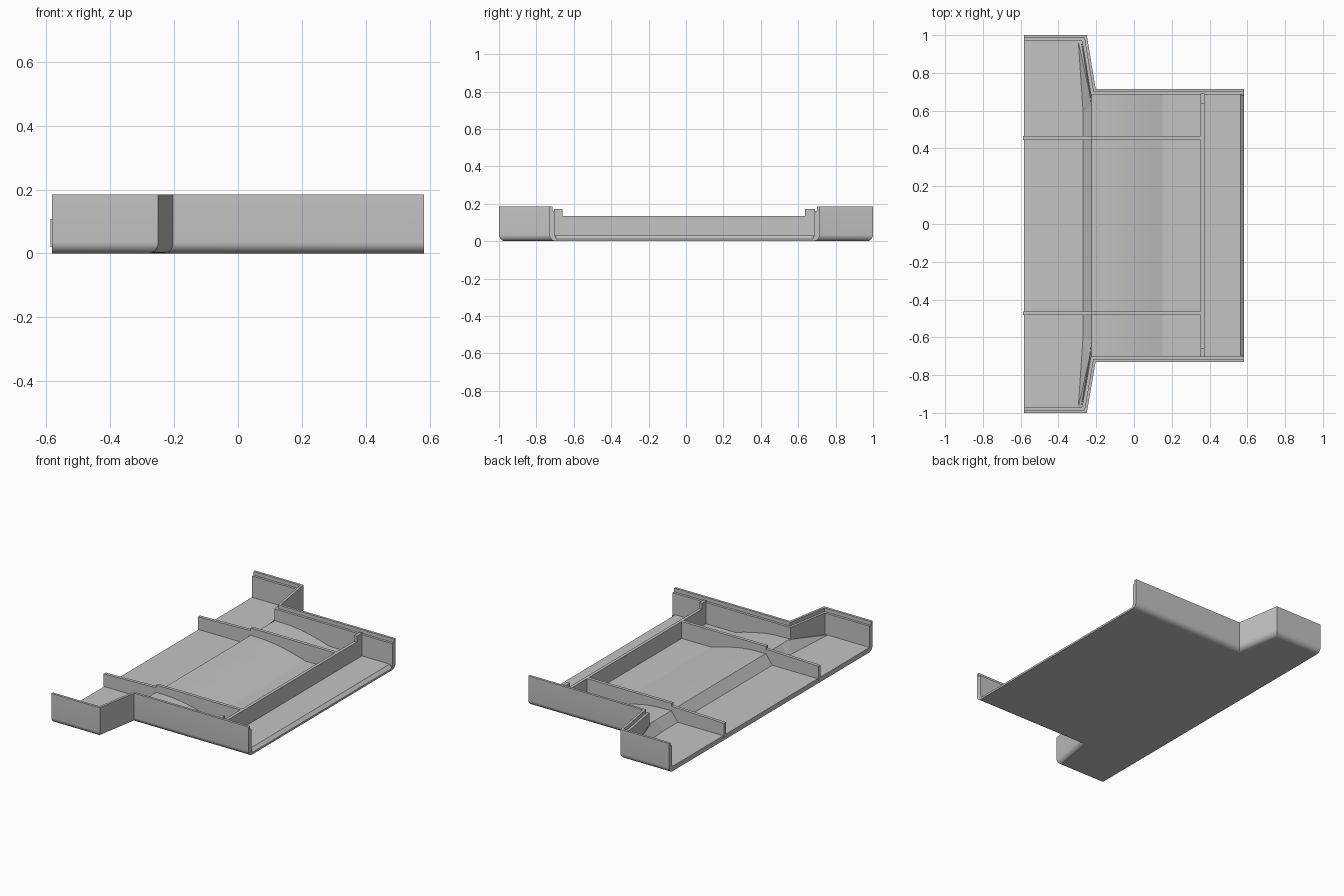
import bpy, bmesh
from math import sin, cos, pi, radians
from mathutils import Vector

cube = bpy.data.objects.get("Cube")
if cube:
    bpy.data.objects.remove(cube, do_unlink=True)

grey = bpy.data.materials.new("plain grey")
grey.use_nodes = True
grey.diffuse_color = (0.55, 0.55, 0.55, 1)
grey.node_tree.nodes["Principled BSDF"].inputs["Base Color"].default_value = grey.diffuse_color


def finish(name, bm, smooth=False):
    bmesh.ops.recalc_face_normals(bm, faces=bm.faces)
    mesh = bpy.data.meshes.new(name)
    bm.to_mesh(mesh)
    bm.free()
    mesh.materials.append(grey)
    obj = bpy.data.objects.new(name, mesh)
    bpy.context.collection.objects.link(obj)
    if smooth:
        bpy.ops.object.select_all(action='DESELECT')
        obj.select_set(True)
        bpy.context.view_layer.objects.active = obj
        bpy.ops.object.shade_smooth_by_angle(angle=radians(25))
    return obj


def loft(name, rings, smooth=False):
    """Skin matching closed rings and cap both ends."""
    bm = bmesh.new()
    loops = [[bm.verts.new(p) for p in ring] for ring in rings]
    for a, b in zip(loops, loops[1:]):
        for i in range(len(a)):
            j = (i + 1) % len(a)
            bm.faces.new((a[i], a[j], b[j], b[i]))
    bm.faces.new(loops[0])
    bm.faces.new(loops[-1])
    return finish(name, bm, smooth)


def extrude_y(name, profile, y0, y1, smooth=False):
    return loft(name, [[(x, y, z) for x, z in profile] for y in (y0, y1)], smooth)


def inset(path, d, side):
    """Offset an open path toward the middle with mitred corners."""
    pts = [Vector(p) for p in path]
    dirs = [(b - a).normalized() for a, b in zip(pts, pts[1:])]
    normals = [Vector((-t.y, t.x)) * side for t in dirs]
    out = []
    for i, p in enumerate(pts):
        n0, n1 = normals[max(i - 1, 0)], normals[min(i, len(normals) - 1)]
        out.append(p + (n0 + n1) * (d / (1 + n0.dot(n1))))
    return out


END = 0.583      # half length in x
FLOOR = 0.03     # floor top
WALL = 0.03      # wall thickness
R = 0.035        # rounding under the walls

paths = {}
for label, side, narrow in (("front", 1, -0.73), ("back", -1, 0.715)):
    paths[side] = [(-END, -side), (-0.25, -side), (-0.203, narrow), (END, narrow)]
    # Stepped side wall with rounded foot and a rebated rim
    section = [(R, FLOOR - 0.005), (R, 0)]
    section += [(R - R * sin(a * pi / 16), R - R * cos(a * pi / 16)) for a in range(1, 9)]
    section += [(0, 0.185), (0.015, 0.185), (0.015, 0.162), (WALL, 0.162), (WALL, FLOOR - 0.005)]
    offsets = [inset(paths[side], d, side) for d, z in section]
    rings = [[(o[k].x, o[k].y, z) for o, (d, z) in zip(offsets, section)] for k in range(4)]
    loft(label + "_wall", rings, True)

# Floor slab, chamfered along its right edge
rings = []
for z, end in ((0, END), (0.012, END), (FLOOR, END - 0.02)):
    d = R if z < 0.02 else WALL - 0.003
    outline = inset(paths[1], d, 1) + inset(paths[-1], d, -1)[::-1]
    rings.append([(min(p.x, end), p.y, z) for p in outline])
loft("floor", rings)

# Raised hump: steep ramp on one side, soft fall on the other
hump = [(-0.27, 0.01), (-0.27, FLOOR), (-0.225, 0.09), (-0.12, 0.087), (-0.05, 0.079),
        (0.02, 0.065), (0.09, 0.048), (0.15, FLOOR), (0.15, 0.01)]
extrude_y("floor_hump", hump, -0.705, 0.69, True)

# Corner fillets carrying the ramp along the slanted walls
for label, s, shift in (("front", -1, 0.015), ("back", 1, 0)):
    bm = bmesh.new()
    for x, y, z in ((-0.27, 0.6, FLOOR), (-0.295, 0.97, FLOOR), (-0.225, 0.62, 0.09),
                    (-0.235, 0.69 + shift, 0.09), (-0.22, 0.69 + shift, FLOOR), (-0.28, 0.97, FLOOR)):
        bm.verts.new((x, s * y, z))
    bmesh.ops.convex_hull(bm, input=bm.verts)
    finish(label + "_ramp_corner", bm)

# Long ribs, lower over the wide bay
rib = [(-0.587, 0.02), (-0.587, 0.108), (-0.225, 0.118), (-0.225, 0.135), (0.355, 0.135), (0.355, 0.02)]
for label, y in (("front", -0.472), ("back", 0.456)):
    extrude_y(label + "_rib", rib, y - 0.01, y + 0.01)

# Cross wall with raised end posts
yz = [(-0.705, 0.02), (-0.705, 0.172), (-0.66, 0.172), (-0.66, 0.135),
      (0.635, 0.135), (0.635, 0.172), (0.69, 0.172), (0.69, 0.02)]
loft("cross_wall", [[(x, y, z) for y, z in yz] for x in (0.353, 0.372)])
